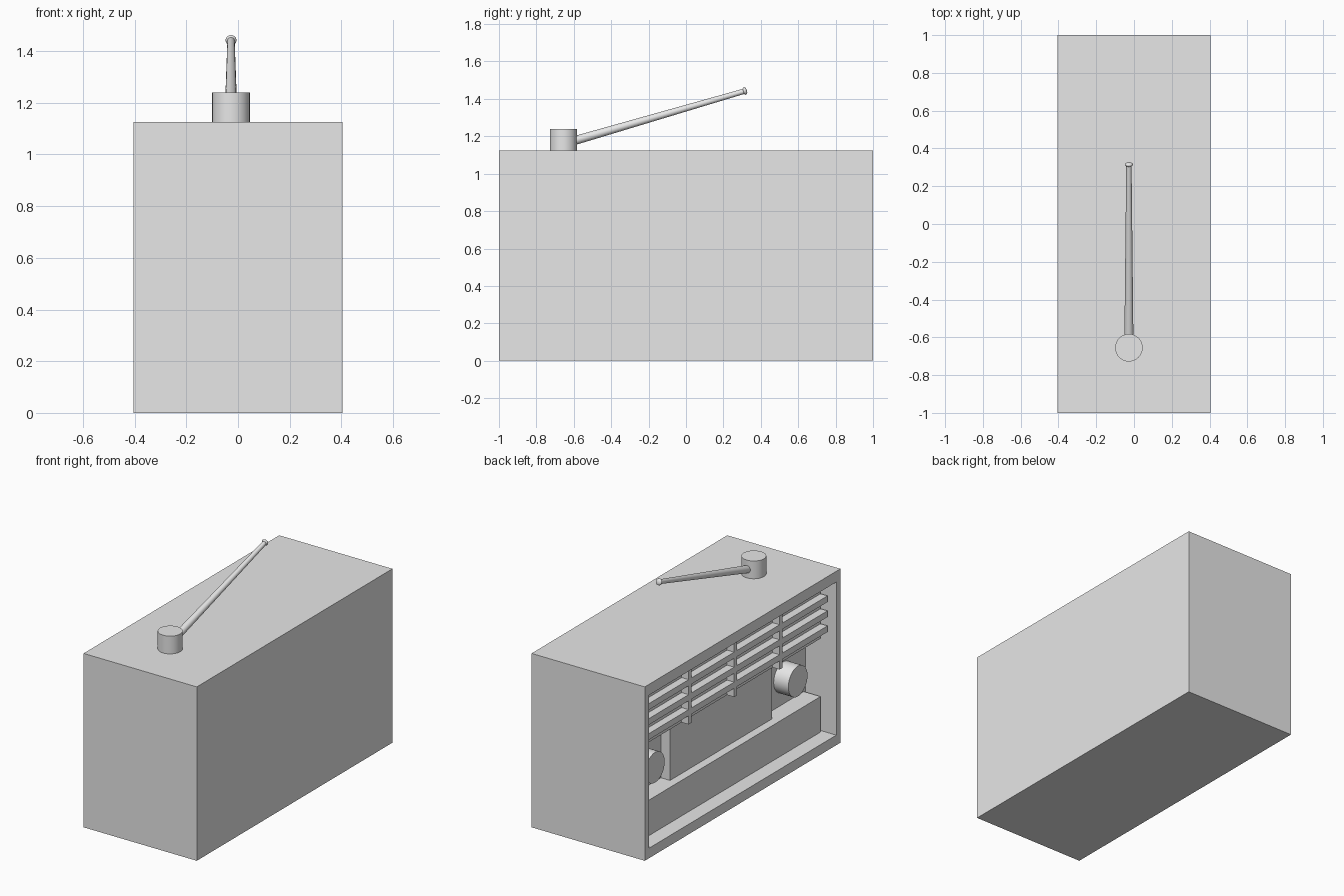
import bpy
import bmesh
from math import pi
from mathutils import Vector

cube = bpy.data.objects.get("Cube")
if cube:
    bpy.data.objects.remove(cube, do_unlink=True)

grey = bpy.data.materials.new("light_grey")
grey.use_nodes = True
COLOUR = (0.8, 0.8, 0.8, 1)
grey.diffuse_color = COLOUR
grey.node_tree.nodes["Principled BSDF"].inputs["Base Color"].default_value = COLOUR

FACE = -0.405           # plane of the open radio face
HEIGHT = 1.125
IN_Y, IN_LOW, IN_HIGH = 0.94, 0.065, 1.055


def finish(bm, name):
    mesh = bpy.data.meshes.new(name)
    bm.to_mesh(mesh)
    bm.free()
    mesh.materials.append(grey)
    obj = bpy.data.objects.new(name, mesh)
    bpy.context.collection.objects.link(obj)
    return obj


def box(name, x, y, z):
    """Box from (low, high) ranges."""
    bm = bmesh.new()
    bmesh.ops.create_cube(bm, size=1)
    for v in bm.verts:
        v.co = [(a + b) / 2 + c * (b - a) for (a, b), c in zip((x, y, z), v.co)]
    return finish(bm, name)


def rod(name, start, end, r1, r2, sides=32):
    """Capped cylinder or cone between two points."""
    start, end = Vector(start), Vector(end)
    axis = end - start
    bm = bmesh.new()
    bmesh.ops.create_cone(bm, cap_ends=True, segments=sides,
                          radius1=r1, radius2=r2, depth=axis.length)
    obj = finish(bm, name)
    obj.location = (start + end) / 2
    obj.rotation_euler = axis.to_track_quat("Z", "Y").to_euler()
    smooth(obj)
    return obj


def smooth(obj):
    bpy.ops.object.select_all(action="DESELECT")
    obj.select_set(True)
    bpy.context.view_layer.objects.active = obj
    bpy.ops.object.shade_smooth_by_angle(angle=pi / 5)


def deep(t):
    return FACE + t


# Case: a solid block whose open face is inset and pushed in
case = box("case", (FACE, -FACE), (-1, 1), (0, HEIGHT))
bm = bmesh.new()
bm.from_mesh(case.data)
bm.faces.ensure_lookup_table()
front = min(bm.faces, key=lambda f: f.calc_center_median().x)
bmesh.ops.inset_region(bm, faces=[front], thickness=0.06)
for v in front.verts:
    v.co.z = IN_LOW if v.co.z < HEIGHT / 2 else IN_HIGH
recess = bmesh.ops.extrude_discrete_faces(bm, faces=[front])["faces"][0]
for v in recess.verts:
    v.co.x = deep(0.22)
bm.to_mesh(case.data)
bm.free()

# Panels standing in the recess
WIDE = (-IN_Y, IN_Y)
box("lower_panel", (deep(0.1), deep(0.22)), WIDE, (IN_LOW, 0.295))
box("dial_panel", (deep(0.155), deep(0.22)), (-0.52, 0.52), (0.295, 0.67))
box("grille_back", (deep(0.1), deep(0.22)), WIDE, (0.67, IN_HIGH))

# Speaker grille
for i in range(3):
    top = 0.96 - i * 0.097
    box(f"grille_slat_{i + 1}", (deep(0.05), deep(0.1)), WIDE, (top - 0.04, top))
for i in (-1, 0, 1):
    y = i * 0.465
    box(f"grille_divider_{i + 2}", (deep(0.05), deep(0.1)),
        (y - 0.015, y + 0.015), (0.67, IN_HIGH))

# Tuning knobs
for side, y in (("back", 0.73), ("front", -0.73)):
    rod(f"{side}_knob", (deep(0.22), y, 0.47), (deep(0.115), y, 0.47), 0.098, 0.098)

# Aerial with its base and tip
AX = -0.027
rod("aerial_base", (AX, -0.655, HEIGHT), (AX, -0.655, 1.24), 0.073, 0.073)
foot, tip = Vector((AX, -0.62, 1.17)), Vector((AX, 0.315, 1.442))
rod("aerial_rod", foot, tip, 0.024, 0.014, 24)
bm = bmesh.new()
bmesh.ops.create_uvsphere(bm, u_segments=24, v_segments=12, radius=0.021)
bmesh.ops.scale(bm, vec=(1, 1, 0.55), verts=bm.verts)
ball = finish(bm, "aerial_tip")
ball.location = tip
ball.rotation_euler = (tip - foot).to_track_quat("Z", "Y").to_euler()
smooth(ball)
